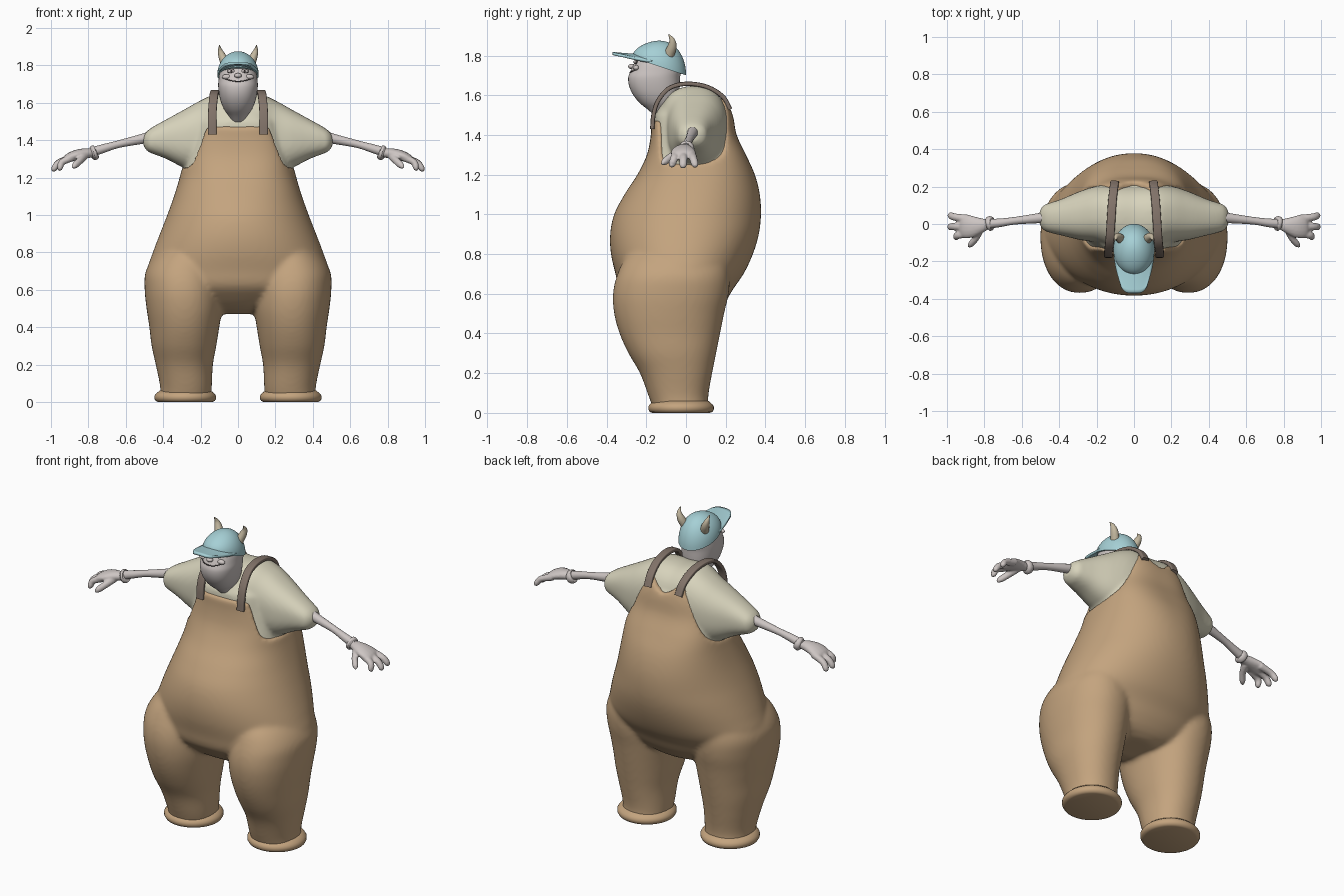
import bpy, bmesh, math
from mathutils import Vector, Matrix

if "Cube" in bpy.data.objects:
    bpy.data.objects.remove(bpy.data.objects["Cube"])


def material(name, rgb):
    m = bpy.data.materials.new(name)
    m.diffuse_color = (*rgb, 1)
    m.use_nodes = True
    m.node_tree.nodes["Principled BSDF"].inputs["Base Color"].default_value = m.diffuse_color
    return m


TAN = material("tan_cloth", (0.55, 0.37, 0.21))
CREAM = material("cream_cloth", (0.68, 0.65, 0.50))
SKIN = material("pale_skin", (0.61, 0.56, 0.545))
BLUE = material("light_blue", (0.38, 0.63, 0.67))
BROWN = material("strap_brown", (0.22, 0.17, 0.14))
HORN = material("horn_beige", (0.55, 0.48, 0.35))
DARK = material("dark_grey", (0.06, 0.05, 0.05))


def at(tab, k):
    """Smooth interpolation of a table whose first column is the key."""
    k = min(max(k, tab[0][0]), tab[-1][0])
    i = 0
    while i < len(tab) - 2 and k > tab[i + 1][0]:
        i += 1

    def slope(j, c):
        p, q = tab[max(j - 1, 0)], tab[min(j + 1, len(tab) - 1)]
        return (q[c] - p[c]) / (q[0] - p[0])
    a, b = tab[i], tab[i + 1]
    h = b[0] - a[0]
    t = (k - a[0]) / h
    return [(2*t**3 - 3*t*t + 1) * a[c] + (t**3 - 2*t*t + t) * h * slope(i, c)
            + (3*t*t - 2*t**3) * b[c] + (t**3 - t*t) * h * slope(i + 1, c)
            for c in range(1, len(a))]


def unit(th, e):
    """Point on a unit superellipse, starting at the front."""
    s, c = math.sin(th), -math.cos(th)
    return (math.copysign(abs(s) ** (2 / e), s), math.copysign(abs(c) ** (2 / e), c))


def angles(n):
    return [2 * math.pi * i / n for i in range(n)]


def loft(bm, rows):
    rings = [[bm.verts.new(p) for p in r] for r in rows]
    n = len(rings[0])
    for a, b in zip(rings, rings[1:]):
        for i in range(n):
            bm.faces.new((a[i], a[(i + 1) % n], b[(i + 1) % n], b[i]))
    bm.faces.new(rings[0])
    bm.faces.new(rings[-1])


def ring_z(z, hw, yf, yb, cx=0, e=2.0, n=48):
    return [Vector((cx + hw * u, (yf + yb) / 2 + (yb - yf) / 2 * v, z))
            for u, v in (unit(t, e) for t in angles(n))]


def sweep(bm, pts, ref, e=2.0, n=16, sub=5, s=1):
    """Sweep an oval along points (x, y, z, half width along ref, half thickness)."""
    tab = [(i, *p) for i, p in enumerate(pts)]
    ks = [i / sub for i in range((len(pts) - 1) * sub + 1)]
    rows = []
    for k in ks:
        x, y, z, a, b = at(tab, k)
        tan = (Vector(at(tab, k + .05)[:3]) - Vector(at(tab, k - .05)[:3])).normalized()
        side = (Vector(ref) - tan * tan.dot(Vector(ref))).normalized()
        nor = tan.cross(side)
        row = [Vector((x, y, z)) + side * a * u + nor * b * v
               for u, v in (unit(t, e) for t in angles(n))]
        rows.append([Vector((s * p.x, p.y, p.z)) for p in row])
    loft(bm, rows)


def finish(bm, name, mat, voxel=0, smooth=0):
    bmesh.ops.recalc_face_normals(bm, faces=bm.faces)
    me = bpy.data.meshes.new(name)
    bm.to_mesh(me)
    bm.free()
    ob = bpy.data.objects.new(name, me)
    bpy.context.collection.objects.link(ob)
    me.materials.append(mat)
    bpy.ops.object.select_all(action='DESELECT')
    ob.select_set(True)
    bpy.context.view_layer.objects.active = ob
    if voxel:
        for p in me.polygons:
            p.use_smooth = True
        r = ob.modifiers.new("blend", 'REMESH')
        r.mode, r.voxel_size, r.use_smooth_shade = 'VOXEL', voxel, True
        sm = ob.modifiers.new("soften", 'SMOOTH')
        sm.factor, sm.iterations = 0.5, smooth
    else:
        bpy.ops.object.shade_smooth_by_angle(angle=math.radians(50))
    return ob


# Overalls: body (height, half width, front, back, squareness), legs, top edge by angle
BODY = [(.47, .10, -.10, .10, 2.1), (.50, .28, -.20, .15, 2.1), (.56, .40, -.28, .20, 2.1),
        (.62, .46, -.335, .235, 2.1), (.70, .485, -.355, .29, 2.1), (.80, .455, -.378, .337, 2.1),
        (.90, .417, -.382, .367, 2.1), (1.0, .378, -.362, .378, 2.1), (1.1, .342, -.31, .372, 2.2),
        (1.2, .312, -.245, .347, 2.4), (1.3, .287, -.197, .302, 2.8), (1.4, .257, -.177, .255, 3),
        (1.5, .227, -.172, .236, 3), (1.6, .19, -.15, .20, 3)]
LEG = [(.02, .28, .135, -.165, .115), (.08, .278, .138, -.187, .112), (.2, .287, .153, -.232, .132),
       (.3, .289, .173, -.29, .152), (.4, .287, .187, -.335, .172), (.5, .287, .202, -.362, .192),
       (.6, .29, .209, -.368, .215), (.7, .29, .203, -.345, .22), (.8, .27, .16, -.29, .2),
       (.85, .25, .1, -.2, .15)]
EDGE = [(0, 1.475), (30, 1.475), (37, 1.47), (41, 1.45), (45, 1.36), (51, 1.29), (62, 1.26),
        (85, 1.258), (100, 1.27), (115, 1.31), (128, 1.38), (138, 1.47), (146, 1.55),
        (152, 1.585), (158, 1.585), (166, 1.565), (180, 1.52)]


def body_point(z, th, inset=0):
    hw, yf, yb, e = at(BODY, z)
    u, v = unit(th, e)
    return Vector(((hw - inset) * u, (yf + yb) / 2 + ((yb - yf) / 2 - inset) * v, z))


bm = bmesh.new()
ths = angles(128)
top = [at(EDGE, 180 - abs(180 - math.degrees(t)))[0] for t in ths]
rows = [[body_point(.47 + .73 * i / 30, t) for t in ths] for i in range(31)]
rows += [[body_point(1.2 + (h - 1.2) * i / 14, t) for t, h in zip(ths, top)] for i in range(1, 15)]
rows.append([body_point(h, t, .032) for t, h in zip(ths, top)])
rows.append([Vector((.02 * math.sin(t), .04 - .02 * math.cos(t), 1.1)) for t in ths])
loft(bm, rows)
for s in (-1, 1):
    rows = []
    for i in range(34):
        z = .02 + .83 * i / 33
        cx, hw, yf, yb = at(LEG, z)
        rows.append(ring_z(z, hw, yf, yb, s * cx, 2.15))
    loft(bm, rows)
finish(bm, "overalls", TAN, .012, 10)

# Trouser hems
bm = bmesh.new()
for s in (-1, 1):
    loft(bm, [ring_z(z, r, -.025 - r, -.025 + r, s * .282)
              for z, r in ((0, .145), (.005, .158), (.018, .165), (.032, .165), (.043, .158), (.06, .138))])
finish(bm, "trouser_hems", TAN)

# Shirt: sleeves lofted sideways (x, top, bottom, front, back) plus a torso under the bib
SLEEVE = [(0, 1.64, 1.22, -.14, .21), (.12, 1.645, 1.21, -.13, .212), (.2, 1.612, 1.22, -.10, .203),
          (.29, 1.562, 1.252, -.085, .175), (.385, 1.51, 1.30, -.062, .135),
          (.45, 1.474, 1.325, -.046, .113), (.485, 1.45, 1.34, -.032, .10), (.505, 1.425, 1.368, -.002, .07)]
bm = bmesh.new()
rows = []
for i in range(-40, 41):
    x = .505 * i / 40
    zt, zb, yf, yb = at(SLEEVE, abs(x))
    rows.append([Vector((x, (yf + yb) / 2 + (yb - yf) / 2 * u, (zt + zb) / 2 + (zt - zb) / 2 * v))
                 for u, v in (unit(t, 2.4) for t in angles(48))])
loft(bm, rows)
rows = [[body_point(1.12 + .38 * i / 16, t, .015) for t in angles(64)] for i in range(17)]
rows += [ring_z(1.57, .16, -.115, .165, 0, 2.6, 64), ring_z(1.62, .1, -.06, .1, 0, 2.2, 64)]
loft(bm, rows)
finish(bm, "shirt", CREAM, .012, 6)

# Shoulder straps
bm = bmesh.new()
for s in (-1, 1):
    path = [(.137, -.17, 1.43), (.138, -.164, 1.5), (.136, -.142, 1.57), (.13, -.09, 1.632),
            (.125, -.02, 1.656), (.12, .06, 1.654), (.115, .13, 1.632), (.108, .19, 1.588), (.104, .222, 1.53)]
    sweep(bm, [(*p, .023, .011) for p in path], (1, 0, 0), 5, 20, 4, s)
finish(bm, "shoulder_straps", BROWN)

# Arms, wrist cuffs and hands
arms, cuffs, hands = bmesh.new(), bmesh.new(), bmesh.new()
for s in (-1, 1):
    sweep(arms, [(.46, .035, 1.42, .03, .03), (.52, .03, 1.405, .026, .026), (.64, .017, 1.378, .02, .02),
                 (.72, .006, 1.355, .023, .023), (.79, 0, 1.333, .026, .026)], (0, 1, 0), s=s)
    sweep(cuffs, [(.755, .003, 1.337, .027, .027), (.76, .003, 1.335, .037, .037),
                  (.775, .002, 1.331, .039, .039), (.785, 0, 1.328, .03, .03)], (0, 1, 0), n=24, s=s)
    sweep(hands, [(.775, 0, 1.33, .024, .022), (.82, -.008, 1.328, .042, .028), (.87, -.014, 1.318, .06, .028),
                  (.91, -.012, 1.303, .062, .023), (.93, -.01, 1.293, .045, .012)], (0, 1, 0), s=s)
    for ty, tx, tz, by in ((.045, .995, 1.242, .028), (-.015, .997, 1.238, -.012), (-.07, .965, 1.243, -.05)):
        mid = ((.9 + tx) / 2 + .008, (by + ty) / 2, (1.305 + tz) / 2 + .008)
        sweep(hands, [(.885, by, 1.307, .022, .02), (*mid, .02, .018),
                      (tx - .012, ty, tz + .008, .018, .016), (tx, ty, tz, .006, .006)], (0, 1, 0), s=s)
    sweep(hands, [(.82, -.025, 1.315, .022, .02), (.845, -.075, 1.29, .02, .018),
                  (.872, -.108, 1.265, .018, .016), (.885, -.122, 1.252, .006, .006)], (0, 0, 1), s=s)
finish(arms, "arms", SKIN)
finish(cuffs, "wrist_cuffs", SKIN)
finish(hands, "hands", SKIN, .006, 3)

# Head with a heavy jaw (height, half width, front, back)
HEAD = [(1.49, .03, -.15, -.07), (1.53, .05, -.195, -.05), (1.56, .072, -.232, -.04), (1.60, .09, -.265, -.035),
        (1.645, .101, -.286, -.032), (1.69, .106, -.291, -.03), (1.72, .104, -.28, -.024),
        (1.76, .099, -.262, -.022), (1.80, .085, -.24, -.03), (1.84, .05, -.19, -.08)]


def face_y(x, z):
    hw, yf, yb = at(HEAD, z)
    return (yf + yb) / 2 - (yb - yf) / 2 * (1 - abs(x / hw) ** 2.3) ** (1 / 2.3)


def ball(bm, pos, size):
    bmesh.ops.create_uvsphere(bm, u_segments=20, v_segments=12, radius=1,
                              matrix=Matrix.Translation(pos) @ Matrix.Diagonal((*size, 1)))


bm = bmesh.new()
loft(bm, [ring_z(1.49 + .35 * i / 36, *at(HEAD, 1.49 + .35 * i / 36), e=2.3) for i in range(37)])
ball(bm, (0, face_y(0, 1.745) - .004, 1.745), (.02, .018, .013))
for s in (-1, 1):
    ball(bm, (s * .06, face_y(.06, 1.735) + .006, 1.738), (.026, .016, .014))
finish(bm, "head", SKIN)

# Eyes, pupils and mouth line
eyes, marks = bmesh.new(), bmesh.new()
for s in (-1, 1):
    y = face_y(.036, 1.768)
    ball(marks, (s * .036, y + .003, 1.768), (.021, .009, .013))
    ball(eyes, (s * .036, y, 1.768), (.018, .01, .010))
    ball(marks, (s * .034, y - .008, 1.768), (.006, .004, .006))
mouth = [(x, face_y(x, 1.714 + 3 * x * x), 1.714 + 3 * x * x, .003, .003)
         for x in (-.07, -.045, -.02, 0, .02, .045, .07)]
sweep(marks, mouth, (0, 0, 1), n=8)
finish(eyes, "eyes", SKIN)
finish(marks, "eye_rims_and_mouth", DARK)

# Cap dome with tilted rim
bm = bmesh.new()
rows = []
for i in range(15):
    a = math.radians(88) * i / 14
    c, h = math.cos(a), math.sin(a)
    rows.append([Vector((p.x, p.y, 1.745 + .13 * h - .33 * (1 - h) * (p.y + .135)))
                 for p in ring_z(0, .111 * c, -.135 - .136 * c, -.135 + .136 * c)])
loft(bm, rows)
finish(bm, "cap_dome", BLUE)

# Cap brim
bm = bmesh.new()
grid = []
for j in range(11):
    v = j / 10
    w = .104 - .034 * v ** 1.5
    grid.append([bm.verts.new((w * u, -.17 - .2 * v * (1 - .18 * u * u * u * u),
                               1.80 + .012 * v * v - 3 * (w * u) ** 2 * (1 - .4 * v)))
                 for u in (i / 8 - 1 for i in range(17))])
for a, b in zip(grid, grid[1:]):
    for i in range(16):
        bm.faces.new((a[i], b[i], b[i + 1], a[i + 1]))
brim = finish(bm, "cap_brim", BLUE)
sol = brim.modifiers.new("thickness", 'SOLIDIFY')
sol.thickness, sol.offset = .014, 0

# Horns
bm = bmesh.new()
for s in (-1, 1):
    sweep(bm, [(.066, -.085, 1.805, .027, .025), (.083, -.07, 1.845, .023, .021),
               (.095, -.07, 1.878, .014, .013), (.099, -.088, 1.907, .002, .002)], (0, 1, 0), s=s)
finish(bm, "horns", HORN)
